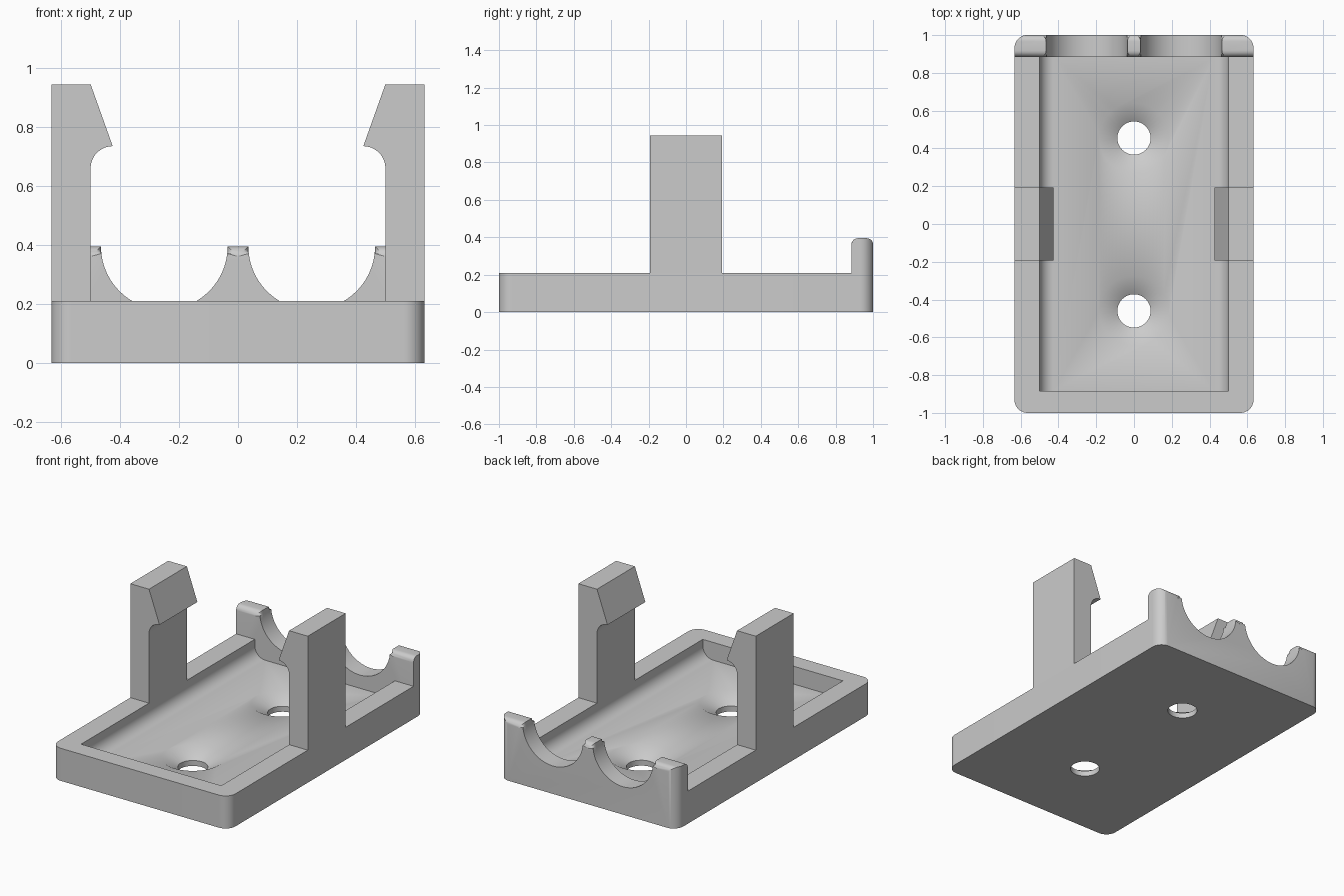
import bpy, bmesh, math

if "Cube" in bpy.data.objects:
    bpy.data.objects.remove(bpy.data.objects["Cube"], do_unlink=True)

HALF_W, HALF_L, CORNER = 0.633, 1.0, 0.07    # outer footprint
RIM, FLOOR, COVE = 0.21, 0.095, 0.075        # tray heights and inner fillet
IN_W, IN_L = 0.5, 0.885                      # inner cavity
WALL_TOP, NOTCH = 0.395, 0.215               # cradle wall at the back

grey = bpy.data.materials.new("grey_plastic")
grey.use_nodes = True
colour = (0.6, 0.6, 0.6, 1)
grey.diffuse_color = colour
grey.node_tree.nodes["Principled BSDF"].inputs["Base Color"].default_value = colour


def arc(cx, cy, r, start, end, n=12):
    angles = [math.radians(start + (end - start) * i / n) for i in range(n + 1)]
    return [(cx + r * math.cos(a), cy + r * math.sin(a)) for a in angles]


def finish(name, bm):
    bmesh.ops.recalc_face_normals(bm, faces=bm.faces[:])
    mesh = bpy.data.meshes.new(name)
    bm.to_mesh(mesh)
    bm.free()
    mesh.materials.append(grey)
    obj = bpy.data.objects.new(name, mesh)
    bpy.context.scene.collection.objects.link(obj)
    return obj


def prism(points, axis, a, b):
    """Extrude a 2D outline along y or z from a to b."""
    bm = bmesh.new()
    place = (lambda u, v, w: (u, w, v)) if axis == "y" else (lambda u, v, w: (u, v, w))
    low = [bm.verts.new(place(u, v, a)) for u, v in points]
    high = [bm.verts.new(place(u, v, b)) for u, v in points]
    bm.faces.new(low)
    bm.faces.new(high[::-1])
    for i in range(len(low)):
        j = (i + 1) % len(low)
        bm.faces.new((low[i], low[j], high[j], high[i]))
    return bm


def boolean(obj, cutter, operation):
    mod = obj.modifiers.new("cut", "BOOLEAN")
    mod.operation, mod.solver, mod.object = operation, "EXACT", cutter
    bpy.context.view_layer.update()
    graph = bpy.context.evaluated_depsgraph_get()
    mesh = bpy.data.meshes.new_from_object(obj.evaluated_get(graph))
    obj.modifiers.clear()
    obj.data = mesh
    bpy.data.objects.remove(cutter, do_unlink=True)


def smooth(obj):
    for poly in obj.data.polygons:
        poly.use_smooth = True
    obj.data.set_sharp_from_angle(angle=math.radians(32))


# Tray with rounded front corners, closed at the back by the cradle wall
cx, cy = HALF_W - CORNER, HALF_L - CORNER
outline = (arc(-cx, -cy, CORNER, 180, 270) + arc(cx, -cy, CORNER, 270, 360)
           + [(HALF_W, IN_L), (-HALF_W, IN_L)])
tray = finish("tray", prism(outline, "z", 0, RIM))

# Cavity with coved long sides
cavity = ([(-IN_W, 0.4)] + arc(-IN_W + COVE, FLOOR + COVE, COVE, 180, 270)
          + arc(IN_W - COVE, FLOOR + COVE, COVE, 270, 360) + [(IN_W, 0.4)])
boolean(tray, finish("cavity_cutter", prism(cavity, "y", -IN_L, 1.1)), "DIFFERENCE")

# Countersunk screw holes
for y in (-0.46, 0.455):
    bm = bmesh.new()
    profile = [(0, -0.1), (0.088, -0.1), (0.088, 0.035), (0.217, 0.115), (0, 0.115)]
    verts = [bm.verts.new((r, 0, z)) for r, z in profile]
    edges = [bm.edges.new(pair) for pair in zip(verts, verts[1:])]
    bmesh.ops.spin(bm, geom=verts + edges, cent=(0, 0, 0), axis=(0, 0, 1),
                   angle=math.tau, steps=48)
    bmesh.ops.remove_doubles(bm, verts=bm.verts[:], dist=0.0005)
    bmesh.ops.translate(bm, verts=bm.verts[:], vec=(0, y, 0))
    boolean(tray, finish("hole_cutter", bm), "DIFFERENCE")
smooth(tray)

# Cradle wall with two round notches and rolled top edges
END = HALF_W + 0.01
profile = ([(-END, 0), (END, 0), (END, WALL_TOP)]
           + arc(0.25, WALL_TOP, NOTCH, 0, -180, 28)
           + arc(-0.25, WALL_TOP, NOTCH, 0, -180, 28) + [(-END, WALL_TOP)])
bm = prism(profile, "y", IN_L, HALF_L)
rolled = []
for e in bm.edges:
    p, q = (v.co for v in e.verts)
    if abs(p.y - q.y) < 0.001 and min(p.z, q.z) > 0.01:
        rolled.append(e)
bmesh.ops.bevel(bm, geom=rolled, offset=0.033, offset_type="OFFSET", segments=6,
                profile=0.5, affect="EDGES", clamp_overlap=False)
wall = finish("cradle_wall", bm)
back = cy + 0.001
footprint = (arc(cx, back, CORNER, 0, 90) + arc(-cx, back, CORNER, 90, 180)
             + [(-HALF_W, 0), (HALF_W, 0)])
boolean(wall, finish("corner_cutter", prism(footprint, "z", -0.1, 1)), "INTERSECT")
smooth(wall)

# Pair of snap clips with hooked tips
TIP_X, TIP_Z = 0.425, 0.735
for side, name in ((1, "left_clip"), (-1, "right_clip")):
    hook = IN_W - TIP_X
    shape = ([(HALF_W, RIM), (HALF_W, 0.945), (IN_W, 0.945)]
             + arc(TIP_X, TIP_Z - hook, hook, 90, 0) + [(IN_W, RIM)])
    clip = finish(name, prism([(side * x, z) for x, z in shape], "y", -0.193, 0.193))
    smooth(clip)
